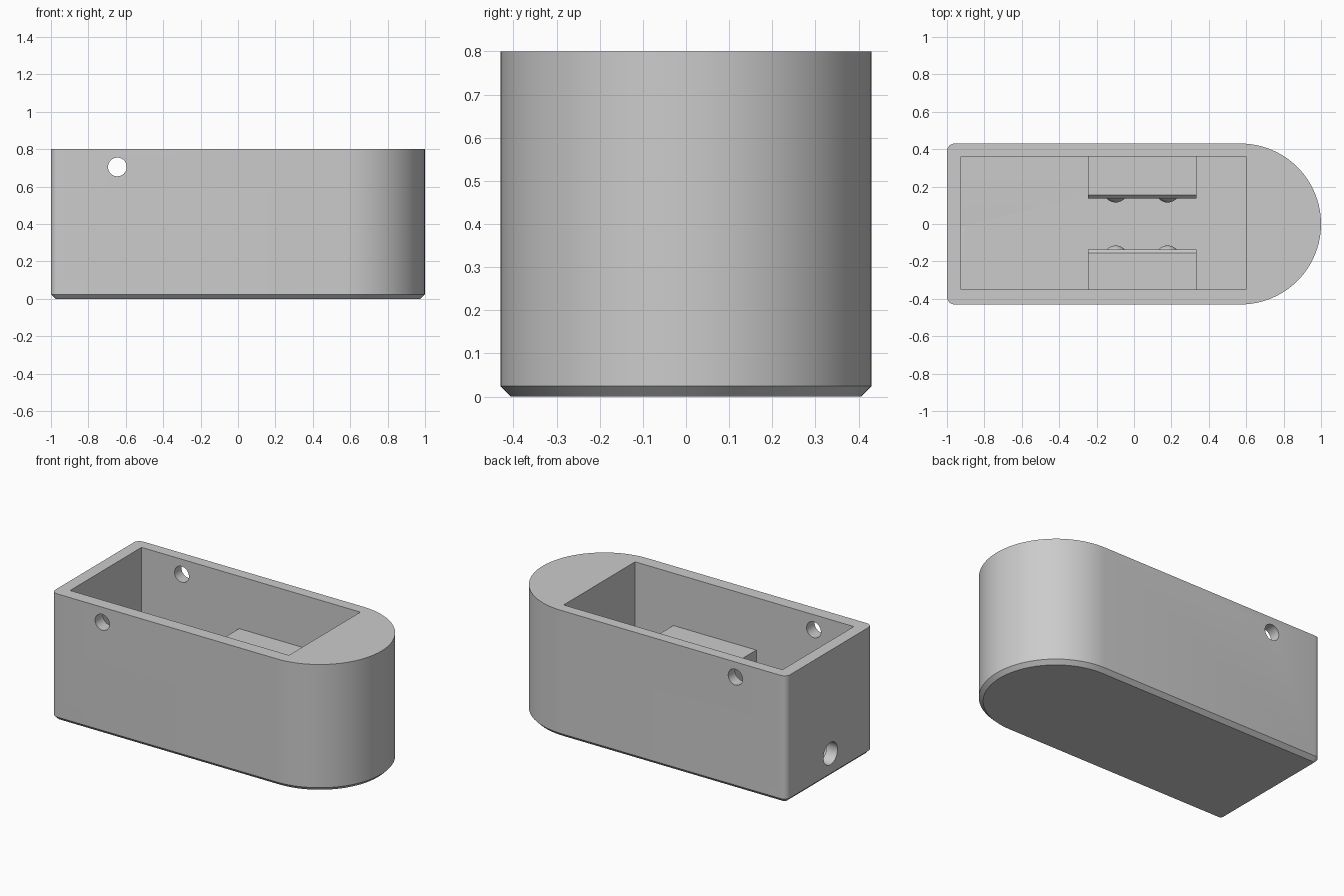
import bpy, bmesh
from math import pi, cos, sin, radians
from mathutils import Matrix, Vector

if "Cube" in bpy.data.objects:
    bpy.data.objects.remove(bpy.data.objects["Cube"], do_unlink=True)

grey = bpy.data.materials.new("plain_grey")
grey.use_nodes = True
grey.diffuse_color = (0.6, 0.6, 0.6, 1)
grey.node_tree.nodes["Principled BSDF"].inputs["Base Color"].default_value = (0.6, 0.6, 0.6, 1)

HALF, CORNER, CHAMFER, HEIGHT, FLOOR = 0.43, 0.04, 0.024, 0.8, 0.08


def finish(name, bm):
    bmesh.ops.recalc_face_normals(bm, faces=bm.faces)
    mesh = bpy.data.meshes.new(name)
    bm.to_mesh(mesh)
    bm.free()
    mesh.materials.append(grey)
    obj = bpy.data.objects.new(name, mesh)
    bpy.context.collection.objects.link(obj)
    return obj


def smooth(obj):
    bpy.ops.object.select_all(action='DESELECT')
    obj.select_set(True)
    bpy.context.view_layer.objects.active = obj
    bpy.ops.object.shade_smooth_by_angle(angle=radians(30))


def box(name, low, high):
    bm = bmesh.new()
    low, high = Vector(low), Vector(high)
    bmesh.ops.create_cube(bm, size=1, matrix=Matrix.Translation((low + high) / 2)
                          @ Matrix.Diagonal((*(high - low), 1)))
    return finish(name, bm)


def rod(name, centre, radius, length, axis):
    bm = bmesh.new()
    bmesh.ops.create_cone(bm, cap_ends=True, segments=40, radius1=radius, radius2=radius,
                          depth=length, matrix=Matrix.Translation(centre)
                          @ Matrix.Rotation(pi / 2, 4, axis))
    return finish(name, bm)


def outline(inset):
    """Plan of the body: one round end, two softened corners."""
    arcs = [(1 - HALF, 0, HALF, -pi / 2, pi / 2, 48),
            (CORNER - 1, HALF - CORNER, CORNER, pi / 2, pi, 6),
            (CORNER - 1, CORNER - HALF, CORNER, pi, 1.5 * pi, 6)]
    points = []
    for cx, cy, r, start, end, n in arcs:
        for i in range(n + 1):
            a = start + (end - start) * i / n
            points.append((cx + (r - inset) * cos(a), cy + (r - inset) * sin(a)))
    return points


# Body with chamfered foot
bm = bmesh.new()
rings = [[bm.verts.new((x, y, z)) for x, y in outline(inset)]
         for inset, z in ((CHAMFER, 0), (0, CHAMFER), (0, HEIGHT))]
bm.faces.new(rings[0][::-1])
bm.faces.new(rings[-1])
for lower, upper in zip(rings, rings[1:]):
    for i in range(len(lower)):
        j = (i + 1) % len(lower)
        bm.faces.new((lower[i], lower[j], upper[j], upper[i]))
body = finish("body", bm)

# Cavity, crosswise pin holes and cable hole
cutters = [box("cavity_cutter", (-0.925, -0.35, FLOOR), (0.6, 0.361, 1)),
           rod("pin_hole_cutter", (-0.645, 0, 0.705), 0.05, 2, 'X'),
           rod("cable_hole_cutter", (-1, -0.01, 0.15), 0.07, 0.4, 'Y')]
bpy.context.view_layer.objects.active = body
for cutter in cutters:
    cutter.hide_render = True
    mod = body.modifiers.new("cut", 'BOOLEAN')
    mod.operation, mod.solver, mod.object = 'DIFFERENCE', 'EXACT', cutter
    bpy.ops.object.modifier_apply(modifier=mod.name)
    bpy.data.objects.remove(cutter, do_unlink=True)
smooth(body)

# Facing ledges with a chamfered lip and round detents
for side, label in ((1, "back"), (-1, "front")):
    profile = [(0.37, FLOOR - 0.01), (0.136, FLOOR - 0.01), (0.136, 0.45),
               (0.155, 0.47), (0.37, 0.47)]
    bm = bmesh.new()
    face = bm.faces.new([bm.verts.new((-0.245, side * y, z)) for y, z in profile])
    moved = bmesh.ops.extrude_face_region(bm, geom=[face])["geom"]
    bmesh.ops.translate(bm, vec=(0.578, 0, 0),
                        verts=[v for v in moved if isinstance(v, bmesh.types.BMVert)])
    finish(label + "_ledge", bm)

    for x, end in ((-0.098, "right"), (0.18, "left")):
        bm = bmesh.new()
        bmesh.ops.create_uvsphere(bm, u_segments=32, v_segments=16, radius=0.066,
                                  matrix=Matrix.Translation((x, side * 0.181, 0.36)))
        smooth(finish(f"{label}_{end}_detent", bm))
